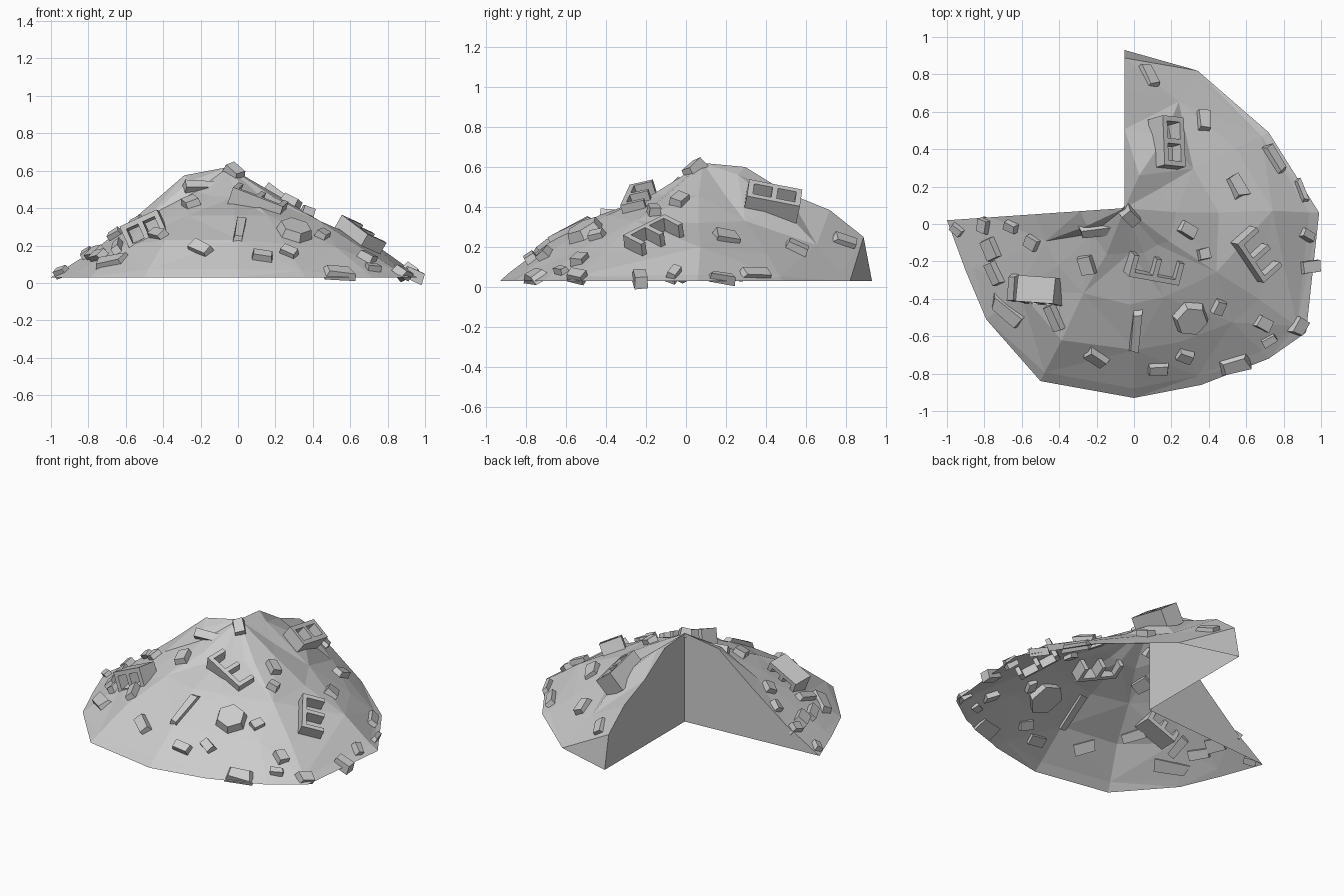
import bpy, bmesh, math, random
from mathutils import Vector, Matrix
from mathutils.bvhtree import BVHTree

if "Cube" in bpy.data.objects:
    bpy.data.objects.remove(bpy.data.objects["Cube"])

random.seed(4)
BASE = 0.03
CX, CY, PEAK = -0.05, 0.085, 0.62
RINGS = (0.25, 0.5, 0.75, 0.95)
# Rim point (x, y) and heights on the four rings between corner and rim
SPOKES = [
    ((-1.0, 0.02), (.575, .37, .18, .06)),
    ((-.90, -.25), (.545, .36, .18, .06)),
    ((-.79, -.51), (.49, .35, .20, .065)),
    ((-.50, -.84), (.465, .36, .23, .075)),
    ((0.0, -.93), (.46, .36, .23, .075)),
    ((.36, -.86), (.47, .36, .21, .065)),
    ((.72, -.72), (.46, .34, .19, .06)),
    ((.92, -.58), (.46, .33, .18, .055)),
    ((.99, .06), (.46, .32, .20, .06)),
    ((.72, .49), (.475, .33, .165, .05)),
    ((.34, .82), (.56, .41, .21, .07)),
    ((-.05, .93), (.60, .47, .385, .25)),
]


def finish(bm, name):
    bmesh.ops.recalc_face_normals(bm, faces=bm.faces)
    me = bpy.data.meshes.new(name)
    bm.to_mesh(me)
    ob = bpy.data.objects.new(name, me)
    bpy.context.collection.objects.link(ob)
    return ob


# Three-quarter mound, open underneath, with two upright cut walls
bm = bmesh.new()
peak = bm.verts.new((CX, CY, PEAK))
foot = bm.verts.new((CX, CY, BASE))
cols = []
for i, ((rx, ry), zs) in enumerate(SPOKES):
    col = [peak]
    for f, z in zip(RINGS, zs):
        j = 0.02 if 0 < i < len(SPOKES) - 1 and f < 0.9 else 0
        col.append(bm.verts.new((CX + (rx - CX) * f + random.uniform(-j, j),
                                 CY + (ry - CY) * f + random.uniform(-j, j), z)))
    col.append(bm.verts.new((rx, ry, BASE)))
    cols.append(col)
for i, (a, b) in enumerate(zip(cols, cols[1:])):
    bm.faces.new((peak, a[1], b[1]))
    for k in range(1, 5):
        if (i + k) % 2:
            bm.faces.new((a[k], a[k + 1], b[k + 1]))
            bm.faces.new((a[k], b[k + 1], b[k]))
        else:
            bm.faces.new((a[k], a[k + 1], b[k]))
            bm.faces.new((a[k + 1], b[k + 1], b[k]))
bm.normal_update()
slope = BVHTree.FromBMesh(bm)
bm.faces.new([foot] + cols[0])
bm.faces.new([foot] + cols[-1])
finish(bm, "rubble_mound")


def place(bm, name, x, y, angle, lift, tilt=0):
    """Lay a piece on the slope, turned by angle and tilted about its length."""
    p, n, _, _ = slope.ray_cast(Vector((x, y, 2)), Vector((0, 0, -1)))
    if p is None:
        p, n, _, _ = slope.find_nearest(Vector((x, y, 0.05)))
    if n.z < 0:
        n = -n
    a = math.radians(angle)
    u = Vector((math.cos(a), math.sin(a), 0))
    u = (u - n * u.dot(n)).normalized()
    rot = Matrix((u, n.cross(u), n)).transposed().to_4x4()
    mat = Matrix.Translation(p + n * lift) @ rot @ Matrix.Rotation(math.radians(tilt), 4, 'X')
    bm.transform(mat)
    return finish(bm, name)


def chunk(name, x, y, length, width, angle, height=0.06, rough=0.1):
    bm = bmesh.new()
    bmesh.ops.create_cube(bm, size=1)
    for v in bm.verts:
        s = 0.88 if v.co.z > 0 else 1.0
        v.co = Vector((v.co.x * length * s * (1 + random.uniform(-rough, rough)),
                       v.co.y * width * s * (1 + random.uniform(-rough, rough)),
                       v.co.z * height * (1 + random.uniform(-rough, rough))))
    place(bm, name, x, y, angle, 0.004, random.uniform(-12, 12))


# Brick pieces: x, y, length, width, angle
BRICKS = [
    (.37, .55, .12, .07, 80), (.28, -.03, .10, .07, -30), (.37, -.16, .07, .06, 10),
    (.92, -.06, .08, .05, -25), (.94, -.23, .11, .07, 5), (.69, -.53, .09, .07, -30),
    (.45, -.44, .08, .06, 70), (.27, -.70, .09, .06, -30), (.13, -.77, .11, .06, -5),
    (-.20, -.71, .13, .07, -48), (-.25, -.22, .11, .08, 100), (-.54, -.10, .08, .07, -20),
    (-.76, -.13, .12, .08, 115), (-.74, -.26, .13, .06, 118), (-.80, -.01, .08, .06, 70),
    (-.02, .04, .11, .07, -45), (-.42, -.50, .15, .06, 112), (-.64, -.34, .15, .05, 75),
    (-.65, -.01, .08, .05, -10),
]
for b in BRICKS:
    chunk("brick_piece", *b)

# Jagged shards
SHARDS = [
    (.08, .79, .13, .07, 100), (.75, .34, .17, .06, 120), (.55, .20, .14, .08, 115),
    (.54, -.75, .15, .09, 15), (.01, -.57, .26, .05, 88), (-.20, -.03, .18, .06, 5),
    (-.94, -.03, .08, .05, -30), (-.68, -.47, .20, .08, -30), (.88, -.55, .09, .07, 60),
    (.72, -.62, .08, .05, 25), (.89, .18, .13, .03, 105),
]
for s in SHARDS:
    chunk("shard", *s, height=0.045, rough=0.2)

# Faceted boulder on the front slope
bm = bmesh.new()
bmesh.ops.create_cone(bm, cap_ends=True, segments=6, radius1=0.115, radius2=0.085, depth=0.1)
place(bm, "boulder", .30, -.50, 20, 0.0)


def hollow_block(name, x, y, angle, size, missing=(), lift=0.03, tilt=0):
    """Two-hole building block; missing grid cells make it broken."""
    L, W, H = size
    t = 0.028
    xs = (-L / 2, -L / 2 + t, -t / 2, t / 2, L / 2 - t, L / 2)
    ys = (-W / 2, -W / 2 + t, W / 2 - t, W / 2)
    bm = bmesh.new()
    for i in range(5):
        for j in range(3):
            if (i, j) in ((1, 1), (3, 1)) or (i, j) in missing:
                continue
            bm.faces.new([bm.verts.new((px, py, -H / 2)) for px, py in (
                (xs[i], ys[j]), (xs[i + 1], ys[j]), (xs[i + 1], ys[j + 1]), (xs[i], ys[j + 1]))])
    bmesh.ops.remove_doubles(bm, verts=bm.verts, dist=1e-4)
    ext = bmesh.ops.extrude_face_region(bm, geom=bm.faces[:])
    for g in ext["geom"]:
        if isinstance(g, bmesh.types.BMVert):
            g.co.z += H
    place(bm, name, x, y, angle, lift, tilt)


# Whole and broken hollow blocks
side = [(i, 2) for i in range(5)]
hollow_block("hollow_block_back", .17, .43, 84, (.27, .14, .13), lift=0.01)
hollow_block("hollow_block_left", -.49, -.35, 5, (.22, .14, .14), lift=0.02, tilt=65)
hollow_block("broken_block_front", .11, -.22, -15, (.29, .15, .12), side, lift=-0.01)
hollow_block("broken_block_right", .65, -.15, -48, (.27, .17, .12), side, lift=0.01)
